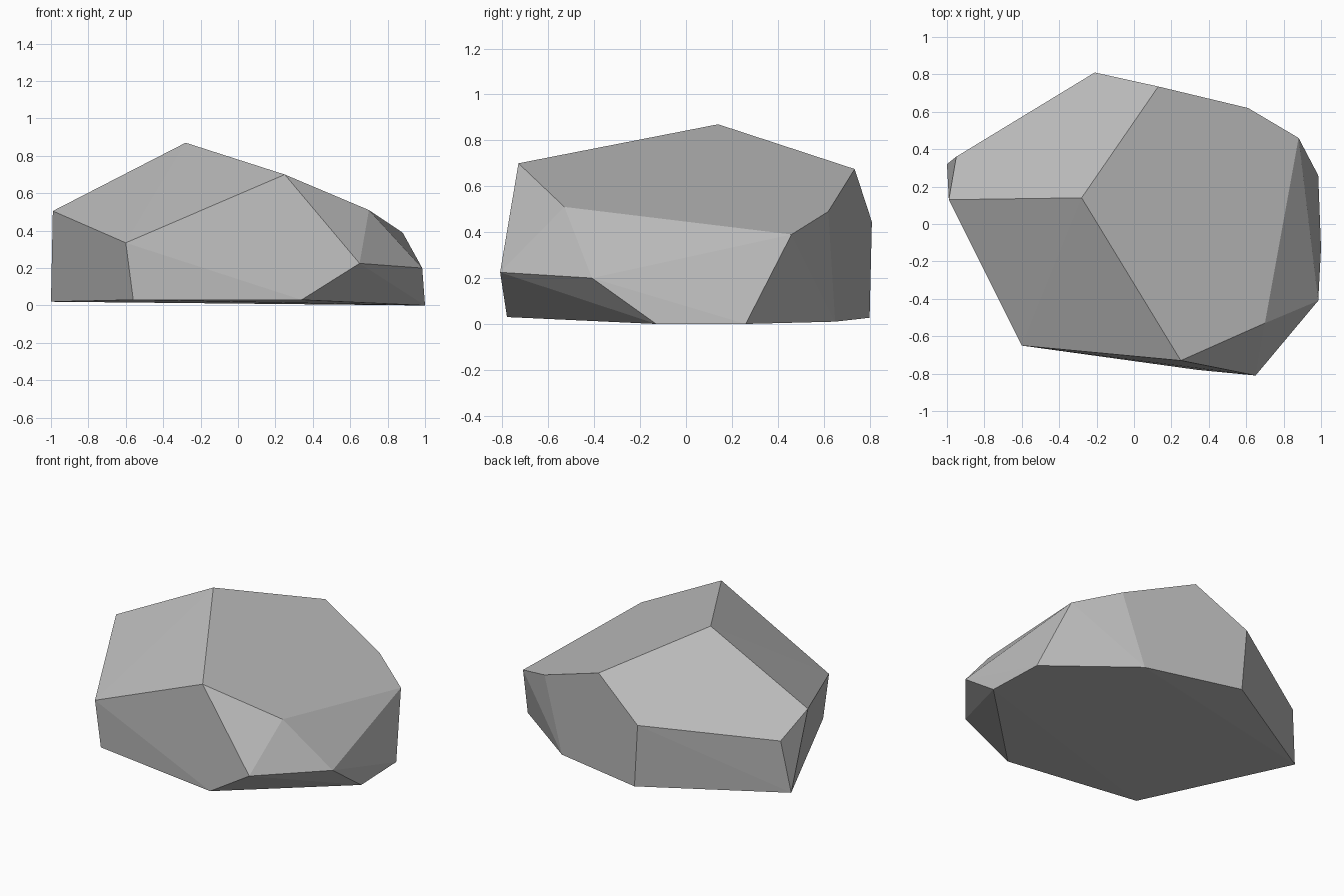
import bpy
import bmesh
from math import radians
from mathutils import Vector

default_cube = bpy.data.objects.get("Cube")
if default_cube:
    bpy.data.objects.remove(default_cube, do_unlink=True)


def flat_material(name, colour):
    material = bpy.data.materials.new(name)
    material.use_nodes = True
    material.diffuse_color = colour
    shader = next(n for n in material.node_tree.nodes if n.type == "BSDF_PRINCIPLED")
    shader.inputs["Base Color"].default_value = colour
    shader.inputs["Roughness"].default_value = 1
    return material


def convex_solid(name, corners, material):
    """Wrap flat facets around a set of corner points."""
    bm = bmesh.new()
    for corner in corners:
        bm.verts.new(Vector(corner))
    bmesh.ops.convex_hull(bm, input=bm.verts[:])
    # Merge triangles that lie in the same facet
    bmesh.ops.dissolve_limit(bm, angle_limit=radians(1.5),
                             verts=bm.verts[:], edges=bm.edges[:])
    bmesh.ops.recalc_face_normals(bm, faces=bm.faces[:])
    for face in bm.faces:
        face.smooth = False
    mesh = bpy.data.meshes.new(name)
    bm.to_mesh(mesh)
    bm.free()
    mesh.materials.append(material)
    solid = bpy.data.objects.new(name, mesh)
    bpy.context.collection.objects.link(solid)
    return solid


# Crown: the peak and the rim of the large sloping top facets
crown = [
    (-.28, .14, .87), (.25, -.73, .70), (.70, -.53, .51),
    (.88, .46, .39), (.61, .62, .49), (.13, .735, .675),
]

# Shoulder: the widest corners around the sides
shoulder = [
    (-.99, .13, .505), (-.60, -.65, .335), (.65, -.81, .225),
    (.985, -.41, .20), (-.21, .81, .445), (-.95, .36, .367),
]

# Base: the nearly level underside outline
base = [
    (-.56, -.645, .03), (.34, -.78, .03), (1, -.13, 0), (.985, .26, 0),
    (.46, .65, .01), (-.18, .80, .027), (-1, .32, .02),
]

stone_grey = flat_material("stone grey", (.5, .5, .5, 1))
convex_solid("boulder", crown + shoulder + base, stone_grey)
